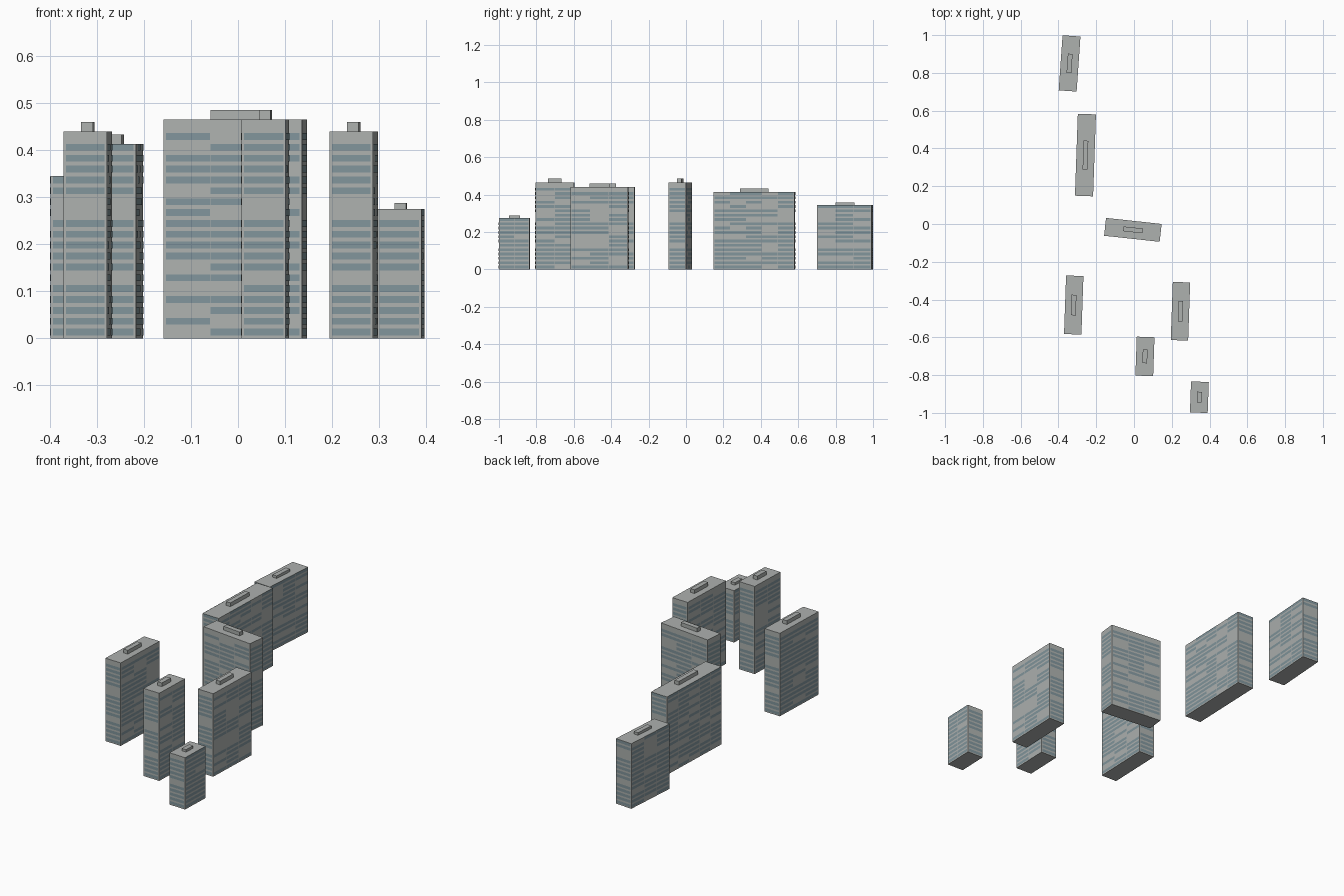
import bpy, bmesh, math, random
from mathutils import Matrix, Vector

if "Cube" in bpy.data.objects:
    bpy.data.objects.remove(bpy.data.objects["Cube"], do_unlink=True)

random.seed(4)
FLOOR = 0.0231       # storey height
GAP = 0.0008         # how far the glass stands off the wall


def material(name, rgb):
    m = bpy.data.materials.new(name)
    m.use_nodes = True
    m.diffuse_color = (*rgb, 1)
    m.node_tree.nodes["Principled BSDF"].inputs["Base Color"].default_value = (*rgb, 1)
    return m


concrete = material("concrete grey", (0.42, 0.44, 0.43))
glass = material("blue grey glass", (0.22, 0.30, 0.33))


def add_object(name, bm, mat, place):
    mesh = bpy.data.meshes.new(name)
    bm.to_mesh(mesh)
    bm.free()
    mesh.materials.append(mat)
    ob = bpy.data.objects.new(name, mesh)
    ob.matrix_world = place
    bpy.context.collection.objects.link(ob)


def box(name, size, base, place):
    bm = bmesh.new()
    scale = Matrix.Diagonal((*size, 1))
    lift = Matrix.Translation((0, 0, base + size[2] / 2))
    bmesh.ops.create_cube(bm, size=1, matrix=lift @ scale)
    add_object(name, bm, concrete, place)


def facade(bm, turn, span, depth, floors, bays):
    """Ribbon windows on one wall: a quad per glazed bay and storey."""
    rot = Matrix.Rotation(turn, 4, 'Z')
    bay = (span - 0.008) / bays
    for floor in range(floors):
        for i in range(bays):
            if bays == 1:
                glazed = floor not in (5, 11, 12)
            else:
                glazed = random.random() < 0.8
            if not glazed:
                continue
            x0 = -span / 2 + 0.004 + i * bay + 0.001
            x1 = x0 + bay - 0.002
            z0 = floor * FLOOR + 0.006
            z1 = z0 + 0.0145
            y = -depth / 2 - GAP
            corners = ((x0, z0), (x1, z0), (x1, z1), (x0, z1))
            bm.faces.new([bm.verts.new(rot @ Vector((x, y, z))) for x, z in corners])


def tower(name, x, y, width, length, height, angle, cap):
    place = Matrix.Translation((x, y, 0)) @ Matrix.Rotation(math.radians(angle), 4, 'Z')
    box(name + "_walls", (width, length, height), 0, place)
    box(name + "_roof_plant_room", (0.025, length * 0.35, cap), height, place)
    bm = bmesh.new()
    floors = int(height / FLOOR + 0.2)
    if floors > 18:
        floors -= 1          # tallest blocks have a blank top storey
    bays = max(2, round(length / 0.095))
    for k in range(4):
        along = k % 2 == 1
        facade(bm, k * math.pi / 2, length if along else width,
               width if along else length, floors, bays if along else 1)
    add_object(name + "_windows", bm, glass, place)


# name, x, y, width, length, height, turn, plant room height
tower("back_block", -0.341, 0.85, 0.095, 0.292, 0.345, -4, 0.014)
tower("long_block", -0.257, 0.365, 0.096, 0.434, 0.413, -2, 0.02)
tower("cross_block", -0.006, -0.031, 0.095, 0.296, 0.465, 83.8, 0.02)
tower("left_side_block", 0.246, -0.462, 0.092, 0.308, 0.44, -2, 0.02)
tower("right_side_block", -0.319, -0.429, 0.092, 0.31, 0.44, -2, 0.02)
tower("middle_block", 0.058, -0.701, 0.094, 0.206, 0.465, -2, 0.02)
tower("low_block", 0.346, -0.917, 0.094, 0.164, 0.275, -2, 0.013)
